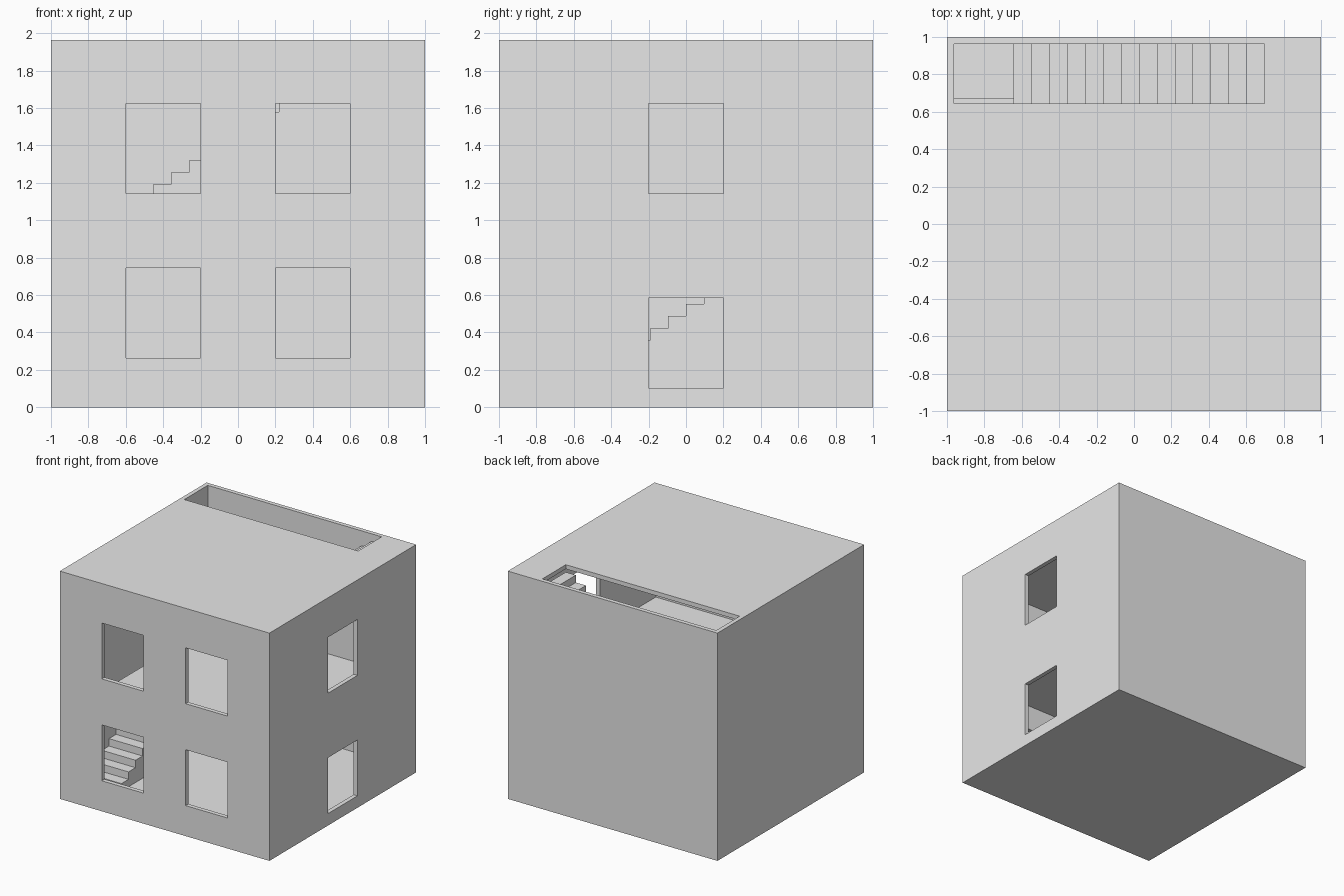
import bpy, bmesh
from mathutils import Vector

if "Cube" in bpy.data.objects:
    bpy.data.objects.remove(bpy.data.objects["Cube"], do_unlink=True)

WALL = 0.037             # wall and slab thickness
STOREY = 0.964           # floor to floor
HEIGHT = 2 * STOREY + WALL
INNER = 1 - WALL
STAIR_WIDTH = 0.32
STEPS = 14
RUN = 0.0957
RISE = STOREY / (STEPS + 1)
FLOORS = [WALL, WALL + STOREY]

grey = bpy.data.materials.new("plaster_grey")
grey.use_nodes = True
colour = (0.8, 0.8, 0.8, 1)
grey.diffuse_color = colour
grey.node_tree.nodes["Principled BSDF"].inputs["Base Color"].default_value = colour


def add_object(name, bm):
    bmesh.ops.recalc_face_normals(bm, faces=bm.faces)
    mesh = bpy.data.meshes.new(name)
    bm.to_mesh(mesh)
    bm.free()
    mesh.materials.append(grey)
    obj = bpy.data.objects.new(name, mesh)
    bpy.context.collection.objects.link(obj)
    return obj


def box(name, low, high):
    bm = bmesh.new()
    bmesh.ops.create_cube(bm, size=1)
    low, high = Vector(low), Vector(high)
    for v in bm.verts:
        v.co = (low + high) / 2 + v.co * (high - low)
    return add_object(name, bm)


def cut(obj, low, high):
    """Subtract a box from the object and discard the cutter."""
    cutter = box("cutter", low, high)
    cutter.hide_render = True
    mod = obj.modifiers.new("opening", 'BOOLEAN')
    mod.operation = 'DIFFERENCE'
    mod.solver = 'EXACT'
    mod.object = cutter
    bpy.context.view_layer.objects.active = obj
    bpy.ops.object.modifier_apply(modifier=mod.name)
    bpy.data.objects.remove(cutter, do_unlink=True)


def staircase(name, start, base, place, side):
    """Solid flight: stepped profile along the run, extruded across its width."""
    profile = [(start, base)]
    for i in range(STEPS):
        z = base + (i + 1) * RISE
        profile += [(start + i * RUN, z), (start + (i + 1) * RUN, z)]
    profile.append((start + STEPS * RUN, base))
    bm = bmesh.new()
    face = bm.faces.new([bm.verts.new(place(side, r, z)) for r, z in profile])
    grown = bmesh.ops.extrude_face_region(bm, geom=[face])
    across = Vector(place(side + STAIR_WIDTH, 0, 0)) - Vector(place(side, 0, 0))
    bmesh.ops.translate(bm, vec=across,
                        verts=[g for g in grown["geom"] if isinstance(g, bmesh.types.BMVert)])
    return add_object(name, bm)


# House shell with two hollow storeys
shell = box("house_shell", (-1, -1, 0), (1, 1, HEIGHT))
for floor in FLOORS:
    cut(shell, (-INNER, -INNER, floor), (INNER, INNER, floor + STOREY - WALL))

# Stairwell openings through the upper floor and the roof
LOWER_START = -0.67
UPPER_START = -INNER + STAIR_WIDTH
for top, low, high in (
        (FLOORS[1], (-INNER, -INNER), (-INNER + STAIR_WIDTH, LOWER_START + STEPS * RUN)),
        (HEIGHT, (-INNER, INNER - STAIR_WIDTH), (UPPER_START + STEPS * RUN, INNER))):
    cut(shell, (*low, top - 2 * WALL), (*high, top + WALL))

# Window openings: two per storey in front, one per storey in the +x wall
WINDOW = 0.482
for sill in (0.263, 1.142):
    for x in (-0.6, 0.2):
        cut(shell, (x, -1.1, sill), (x + 0.4, -0.9, sill + WINDOW))
for sill in (0.103, 1.142):
    cut(shell, (0.9, -0.2, sill), (1.1, 0.2, sill + WINDOW))

# Lower flight climbs along the -x wall, upper flight along the back wall
staircase("lower_stairs", LOWER_START, FLOORS[0], lambda s, r, z: (s, r, z), -INNER)
staircase("upper_stairs", UPPER_START, FLOORS[1], lambda s, r, z: (r, s, z),
          INNER - STAIR_WIDTH)
